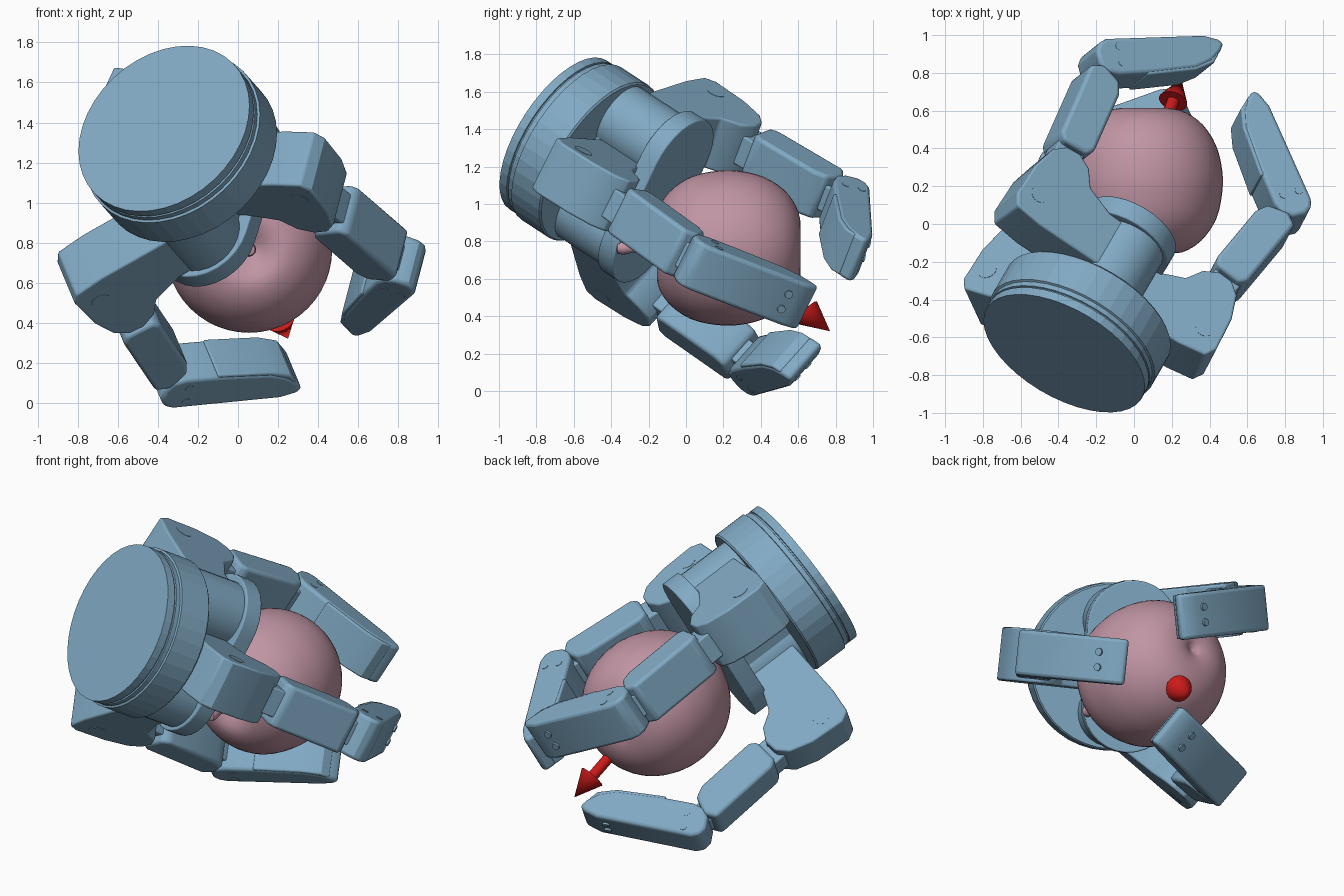
import bpy, bmesh, math
from mathutils import Vector, Matrix

if "Cube" in bpy.data.objects:
    bpy.data.objects.remove(bpy.data.objects["Cube"])


def material(name, rgb):
    m = bpy.data.materials.new(name)
    m.diffuse_color = (*rgb, 1)
    m.use_nodes = True
    m.node_tree.nodes["Principled BSDF"].inputs["Base Color"].default_value = m.diffuse_color
    return m


BLUE = material("steel_blue", (0.22, 0.40, 0.55))
PINK = material("pink", (0.53, 0.30, 0.37))
RED = material("red", (0.60, 0.01, 0.01))


def frame(o, x, z):
    # matrix with local x and z directions, origin o
    y = z.cross(x)
    m = Matrix((x, y, z)).transposed().to_4x4()
    m.translation = o
    return m


def finish(name, bm, matrix, mat, bevel=0, smooth=True):
    bmesh.ops.recalc_face_normals(bm, faces=bm.faces[:])
    me = bpy.data.meshes.new(name)
    bm.to_mesh(me)
    bm.free()
    ob = bpy.data.objects.new(name, me)
    bpy.context.collection.objects.link(ob)
    ob.matrix_world = matrix
    me.materials.append(mat)
    if bevel:
        b = ob.modifiers.new("rounded_edges", 'BEVEL')
        b.width, b.segments, b.limit_method = bevel, 3, 'ANGLE'
        b.angle_limit = math.radians(35)
    if smooth:
        bpy.ops.object.select_all(action='DESELECT')
        bpy.context.view_layer.objects.active = ob
        ob.select_set(True)
        bpy.ops.object.shade_smooth_by_angle(angle=math.radians(32))
    return ob


def prism(name, pts, width, matrix, bevel=0.02, y0=0.0):
    # profile in local x-z, extruded along local y
    bm = bmesh.new()
    f = bm.faces.new([bm.verts.new((x, y0 - width / 2, z)) for x, z in pts])
    r = bmesh.ops.extrude_face_region(bm, geom=[f])
    bmesh.ops.translate(bm, vec=(0, width, 0),
                        verts=[v for v in r['geom'] if isinstance(v, bmesh.types.BMVert)])
    return finish(name, bm, matrix, BLUE, bevel)


def lathe(name, prof, matrix, mat, n=32, smooth=True):
    # (radius, height) profile revolved about local z
    bm = bmesh.new()
    rings = []
    for r, h in prof:
        if r == 0:
            rings.append([bm.verts.new((0, 0, h))])
        else:
            rings.append([bm.verts.new((r * math.cos(2 * math.pi * i / n),
                                        r * math.sin(2 * math.pi * i / n), h)) for i in range(n)])
    for a, b in zip(rings, rings[1:]):
        for i in range(n):
            j = (i + 1) % n
            q = [a[i % len(a)], a[j % len(a)], b[j % len(b)], b[i % len(b)]]
            bm.faces.new(list(dict.fromkeys(q)))
    return finish(name, bm, matrix, mat, 0, smooth)


def rod(name, r, h0, h1, matrix, mat=BLUE, n=28):
    return lathe(name, [(0, h0), (r, h0), (r, h1), (0, h1)], matrix, mat, n)


def circle(cx, cz, r, n=24):
    return [(cx + r * math.cos(2 * math.pi * i / n), cz + r * math.sin(2 * math.pi * i / n))
            for i in range(n)]


# hand frame: axis N from the mounting disc toward the grasp, D toward the fixed finger
BACK = Vector((-0.37, -0.685, 1.37))
N = Vector((0.435, 0.75, -0.49)).normalized()
D = Vector((0.86, -0.51, -0.03))
D = (D - N * D.dot(N)).normalized()
E = N.cross(D)
HAND = frame(BACK, D, N)

# mounting disc with grooves
lathe("mounting_disc", [(0, 0), (.475, 0), (.475, .05), (.466, .052), (.466, .06), (.475, .062),
                        (.475, .09), (.487, .095), (.487, .29), (.478, .30), (0, .30)],
      HAND, BLUE, 40, False)

# palm: column and oblong plate across the two turning fingers
prism("palm_column", [(-.17, .28), (.17, .28), (.17, .66), (-.17, .66)], .52, HAND, .02)


def oblong(name, half, r, h0, h1, shift, bevel):
    pts = []
    for s, start in ((1, 0), (-1, math.pi)):
        pts += [(shift + r * math.cos(start + math.pi * i / 14),
                 s * half + r * math.sin(start + math.pi * i / 14)) for i in range(15)]
    m = HAND @ Matrix.Translation((0, 0, (h0 + h1) / 2)) @ Matrix.Rotation(math.pi / 2, 4, 'X')
    prism(name, pts, h1 - h0, m, bevel)


oblong("palm_plate", .235, .265, .62, .73, -.03, .008)


def link(K, a, pts):
    # link points (along, outward) to the finger plane (radius, height)
    s, c = math.sin(a), math.cos(a)
    return [(K[0] - s * u + c * v, K[1] + c * u + s * v) for u, v in pts]


def finger(name, offset, deg, lean, curl):
    t = math.radians(deg)
    d = D * math.cos(t) + E * math.sin(t)
    F = frame(BACK + E * offset, d, N)
    a, b = math.radians(lean), math.radians(curl)
    K1 = (.53, .71)
    K2 = link(K1, a, [(.735, 0)])[0]
    # knuckle block with its turning cylinder
    prism(name + "_block", [(.0, .33), (.50, .315), (.655, .33), (.69, .39), (.68, .60),
                            (.64, .74), (.58, .80), (.50, .81), (.42, .77), (.36, .68),
                            (.20, .62), (.0, .62)], .31, F, .012)
    rod(name + "_turning_post", .2, .29, .66, F)
    prism(name + "_block_pin", circle(.58, .47, .05), .314, F, 0)
    # middle link
    prism(name + "_inner_joint", circle(*K1, .095), .20, F, 0)
    prism(name + "_inner_neck", link(K1, a, [(0, -.08), (.25, -.08), (.25, .08), (0, .08)]), .17, F, .01)
    prism(name + "_middle_link",
          link(K1, a, [(.13, -.08), (.17, -.11), (.54, -.11), (.61, -.08),
                       (.65, .03), (.61, .10), (.17, .10), (.13, .07)]), .27, F, .02)
    prism(name + "_outer_neck", link(K1, a, [(.55, -.07), (.75, -.06), (.75, .06), (.55, .07)]), .15, F, .01)
    # fingertip link with pad and screws
    prism(name + "_tip_link",
          link(K2, b, [(-.10, -.04), (-.105, .03), (-.08, .075), (-.03, .095), (.54, .085), (.62, .06),
                       (.65, .035), (.62, -.01), (.56, -.06), (.46, -.095), (.20, -.11),
                       (.0, -.11), (-.065, -.09)]), .265, F, .02)
    prism(name + "_tip_pad",
          link(K2, b, [(.17, -.05), (.17, -.12), (.46, -.105), (.57, -.07), (.61, -.02), (.57, .0)]),
          .255, F, .01)
    for u, v in ((.03, -.045), (.03, .045)):
        prism(name + "_side_screw", circle(*link(K2, b, [(u, v)])[0], .022, 12), .27, F, 0)
    for y in (-.045, .045):
        p = link(K2, b, [(.49, 0)])[0]
        m = F @ Matrix.Translation((p[0], y, p[1])) @ Matrix.Rotation(math.pi / 2 - b, 4, 'Y')
        rod(name + "_face_screw", .022, .07, .098, m, BLUE, 12)


finger("right_finger", 0, -3, -8.5, 49)
finger("back_finger", -.267, 180 + 9, -5.5, 50)
finger("lower_finger", .267, 180 - 37, -5, 51)

# held fruit, its core line along y, dimpled at both ends
C = Vector((0.055, 0.225, 0.765))
key = [(0, -.31), (.04, -.325), (.12, -.37), (.20, -.375), (.30, -.315), (.38, -.20), (.412, -.06),
       (.412, .06), (.38, .19), (.31, .30), (.22, .365), (.13, .388), (.06, .38), (.03, .365), (0, .355)]
prof = []
for i in range(len(key) - 1):
    p0, p1, p2, p3 = (Vector(key[max(0, min(len(key) - 1, i + k))]) for k in (-1, 0, 1, 2))
    for s in range(3):
        t = s / 3
        q = .5 * (2 * p1 + (p2 - p0) * t + (2 * p0 - 5 * p1 + 4 * p2 - p3) * t * t
                  + (3 * p1 - p0 - 3 * p2 + p3) * t ** 3)
        prof.append((max(0.004, q.x) if (i or s) else 0, q.y))
prof.append((0, key[-1][1]))
FRUIT = frame(C, Vector((1, 0, 0)), Vector((0, 1, 0)))
lathe("fruit", prof, FRUIT, PINK, 48)
rod("fruit_stem", .025, -.57, -.28, FRUIT, PINK, 12)
lathe("fruit_stem_end", [(0, -.60), (.03, -.59), (.036, -.56), (.025, -.51), (0, -.51)], FRUIT, PINK, 12)

# direction arrow leaving the fruit
tip = Vector((0.25, 0.77, 0.32))
z = (tip - C).normalized()
x = z.orthogonal().normalized()
L = (tip - C).length
ARROW = frame(C, x, z)
lathe("arrow", [(0, 0), (.032, 0), (.032, L - .16), (.078, L - .16), (0, L)], ARROW, RED, 20)
